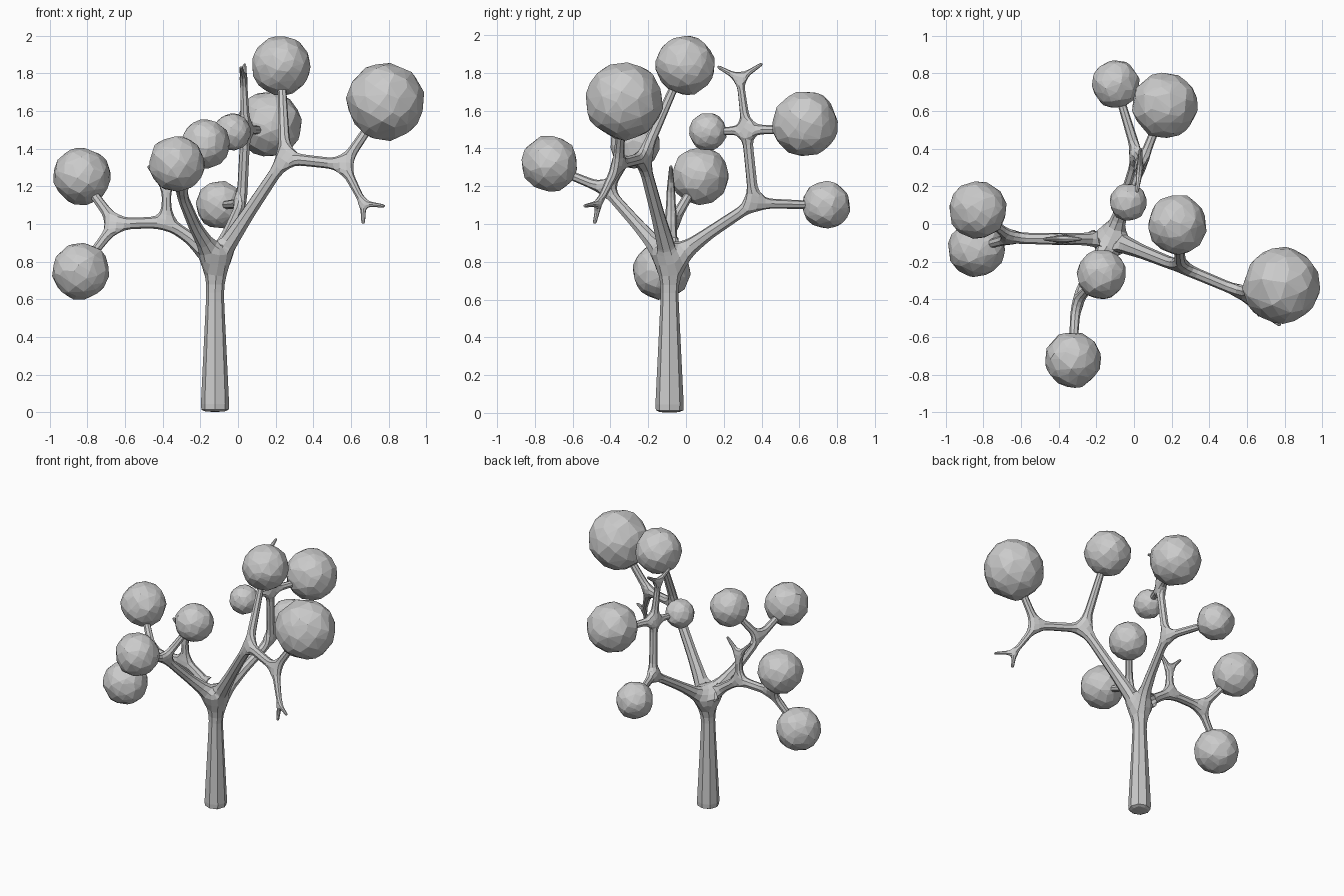
import bpy, bmesh, math, random
from mathutils import Vector

if "Cube" in bpy.data.objects:
    bpy.data.objects.remove(bpy.data.objects["Cube"])

random.seed(7)
verts, edges, radii = [], [], []


def limb(start, *points):
    """Add a chain of (x, y, z, radius) nodes after node 'start'; return the last index."""
    prev = start
    for x, y, z, r in points:
        verts.append((x, y, z))
        radii.append(r)
        idx = len(verts) - 1
        if prev is not None:
            edges.append((prev, idx))
        prev = idx
    return prev


# Trunk up to the main fork
hub = limb(None, (-0.122, -0.087, 0.0, 0.083), (-0.122, -0.087, 0.02, 0.083),
           (-0.122, -0.087, 0.64, 0.05), (-0.115, -0.083, 0.80, 0.06))

# Left limb: upright twig with two tips, then a fork carrying two clumps
left = limb(hub, (-0.26, -0.08, 0.93, 0.036), (-0.38, -0.08, 1.01, 0.034))
twig = limb(left, (-0.38, -0.08, 1.2, 0.022))
limb(twig, (-0.48, -0.08, 1.31, 0.009))
limb(twig, (-0.28, -0.08, 1.31, 0.009))
left_end = limb(left, (-0.65, -0.075, 1.0, 0.032))
limb(left_end, (-0.82, 0.06, 1.23, 0.023))
limb(left_end, (-0.82, -0.12, 0.78, 0.023))

# Front limb with two clumps
front = limb(hub, (-0.23, -0.25, 0.99, 0.036), (-0.31, -0.42, 1.18, 0.03))
limb(front, (-0.325, -0.70, 1.295, 0.023))
limb(front, (-0.19, -0.28, 1.40, 0.022))

# Right limb: two clumps and a hanging twig
right = limb(hub, (0.05, -0.15, 1.05, 0.04), (0.25, -0.23, 1.35, 0.034))
limb(right, (0.23, -0.03, 1.80, 0.023))
right_end = limb(right, (0.56, -0.36, 1.315, 0.031))
limb(right_end, (0.76, -0.335, 1.61, 0.024))
hang = limb(right_end, (0.665, -0.46, 1.11, 0.018))
limb(hang, (0.665, -0.485, 1.0, 0.01))
limb(hang, (0.78, -0.54, 1.095, 0.009))

# Back limb: three clumps and an upright twig
back = limb(hub, (-0.05, 0.12, 0.95, 0.036), (0.02, 0.36, 1.11, 0.031))
limb(back, (-0.09, 0.72, 1.10, 0.022))
back_up = limb(back, (0.04, 0.32, 1.50, 0.029))
limb(back_up, (-0.02, 0.13, 1.485, 0.018))
limb(back_up, (0.15, 0.60, 1.50, 0.022))
top = limb(back_up, (0.03, 0.285, 1.77, 0.02))
limb(top, (0.015, 0.165, 1.835, 0.009))
limb(top, (0.035, 0.405, 1.85, 0.009))

# Skin the skeleton and soften it into eight-sided branches
mesh = bpy.data.meshes.new("trunk_and_branches")
mesh.from_pydata(verts, edges, [])
tree = bpy.data.objects.new("trunk_and_branches", mesh)
bpy.context.collection.objects.link(tree)
skin = tree.modifiers.new("Skin", 'SKIN')
skin.use_smooth_shade = False
for i, sv in enumerate(mesh.skin_vertices[0].data):
    sv.radius = (radii[i], radii[i])
    sv.use_root = (i == 0)
sub = tree.modifiers.new("Subdivision", 'SUBSURF')
sub.levels = sub.render_levels = 1


def foliage(name, centre, r, count=90):
    """Faceted clump: convex hull of jittered points on a sphere."""
    bm = bmesh.new()
    for i in range(count):
        z = 1 - 2 * (i + 0.5) / count
        a = i * math.pi * (3 - math.sqrt(5))
        s = math.sqrt(1 - z * z)
        d = Vector((s * math.cos(a), s * math.sin(a), z))
        d += Vector([random.uniform(-0.1, 0.1) for _ in range(3)])
        bm.verts.new(Vector(centre) + d.normalized() * r * random.uniform(0.97, 1.03))
    hull = bmesh.ops.convex_hull(bm, input=bm.verts)
    loose = [v for v in bm.verts if not v.link_faces]
    bmesh.ops.delete(bm, geom=loose, context='VERTS')
    bmesh.ops.recalc_face_normals(bm, faces=bm.faces)
    me = bpy.data.meshes.new(name)
    bm.to_mesh(me)
    bm.free()
    bpy.context.collection.objects.link(bpy.data.objects.new(name, me))


# Foliage clumps
foliage("foliage_left_upper", (-0.83, 0.075, 1.255), 0.153)
foliage("foliage_left_lower", (-0.835, -0.13, 0.75), 0.153)
foliage("foliage_front", (-0.325, -0.72, 1.32), 0.15)
foliage("foliage_front_inner", (-0.173, -0.268, 1.425), 0.132)
foliage("foliage_back_inner", (-0.03, 0.115, 1.488), 0.1)
foliage("foliage_back_upper", (0.165, 0.63, 1.53), 0.176)
foliage("foliage_back_lower", (-0.097, 0.742, 1.1), 0.128)
foliage("foliage_top", (0.23, -0.003, 1.84), 0.158)
foliage("foliage_right", (0.783, -0.327, 1.65), 0.206)
